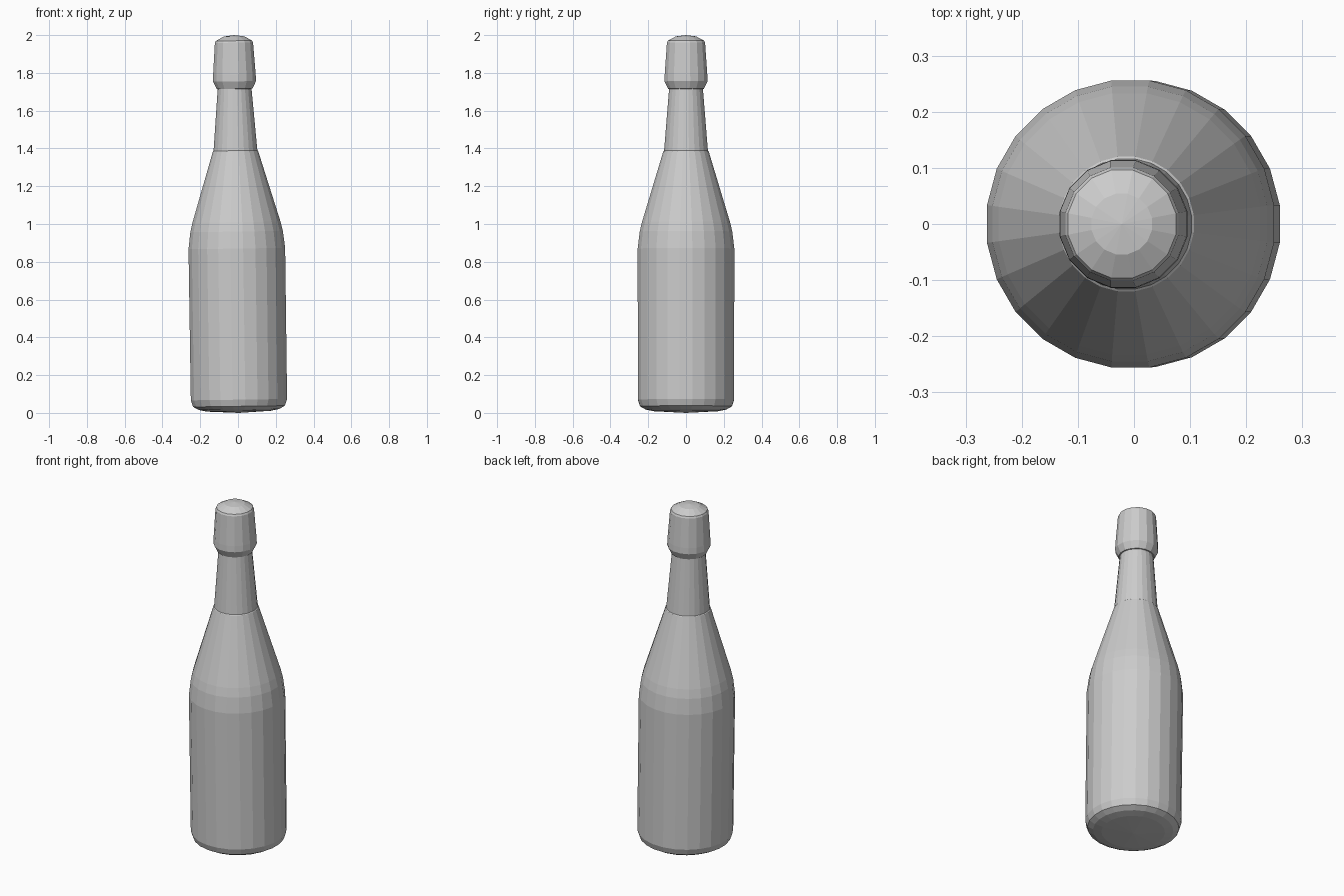
import bpy, bmesh, math

if "Cube" in bpy.data.objects:
    bpy.data.objects.remove(bpy.data.objects["Cube"])

LEAN = 0.014  # the bottle leans slightly towards -x


def lathe(name, profile, sides):
    """Revolve (radius, z) points round the leaning axis; radius 0 closes to a point."""
    bm = bmesh.new()
    rings = []
    for r, z in profile:
        cx = 0.006 - LEAN * z
        if r == 0:
            rings.append([bm.verts.new((cx, 0, z))])
            continue
        ring = []
        for i in range(sides):
            a = 2 * math.pi * (i + 0.5) / sides
            x = r * math.cos(a)
            ring.append(bm.verts.new((cx + x, r * math.sin(a), z + LEAN * x)))
        rings.append(ring)
    for low, high in zip(rings, rings[1:]):
        for i in range(sides):
            j = (i + 1) % sides
            if len(low) == 1:
                bm.faces.new((low[0], high[j], high[i]))
            elif len(high) == 1:
                bm.faces.new((low[i], low[j], high[0]))
            else:
                bm.faces.new((low[i], low[j], high[j], high[i]))
    bmesh.ops.recalc_face_normals(bm, faces=bm.faces)
    mesh = bpy.data.meshes.new(name)
    bm.to_mesh(mesh)
    bm.free()
    obj = bpy.data.objects.new(name, mesh)
    bpy.context.collection.objects.link(obj)
    return obj


# Body: softly rounded base, straight wall, conical shoulder
lathe("bottle_body", [
    (0, 0.0), (0.17, 0.009), (0.215, 0.018), (0.245, 0.035), (0.257, 0.07),
    (0.258, 0.87), (0.247, 0.96), (0.235, 1.01), (0.121, 1.385), (0.115, 1.39),
], 24)

# Neck: narrow tapering tube
lathe("bottle_neck", [(0.117, 1.388), (0.09, 1.72)], 24)

# Cap: flared lower lip, tapering wall, shallow faceted dome
lathe("bottle_cap", [
    (0.088, 1.714), (0.097, 1.716), (0.116, 1.755), (0.115, 1.79), (0.103, 1.96),
    (0.098, 1.97), (0.055, 1.993), (0, 2.0),
], 16)
